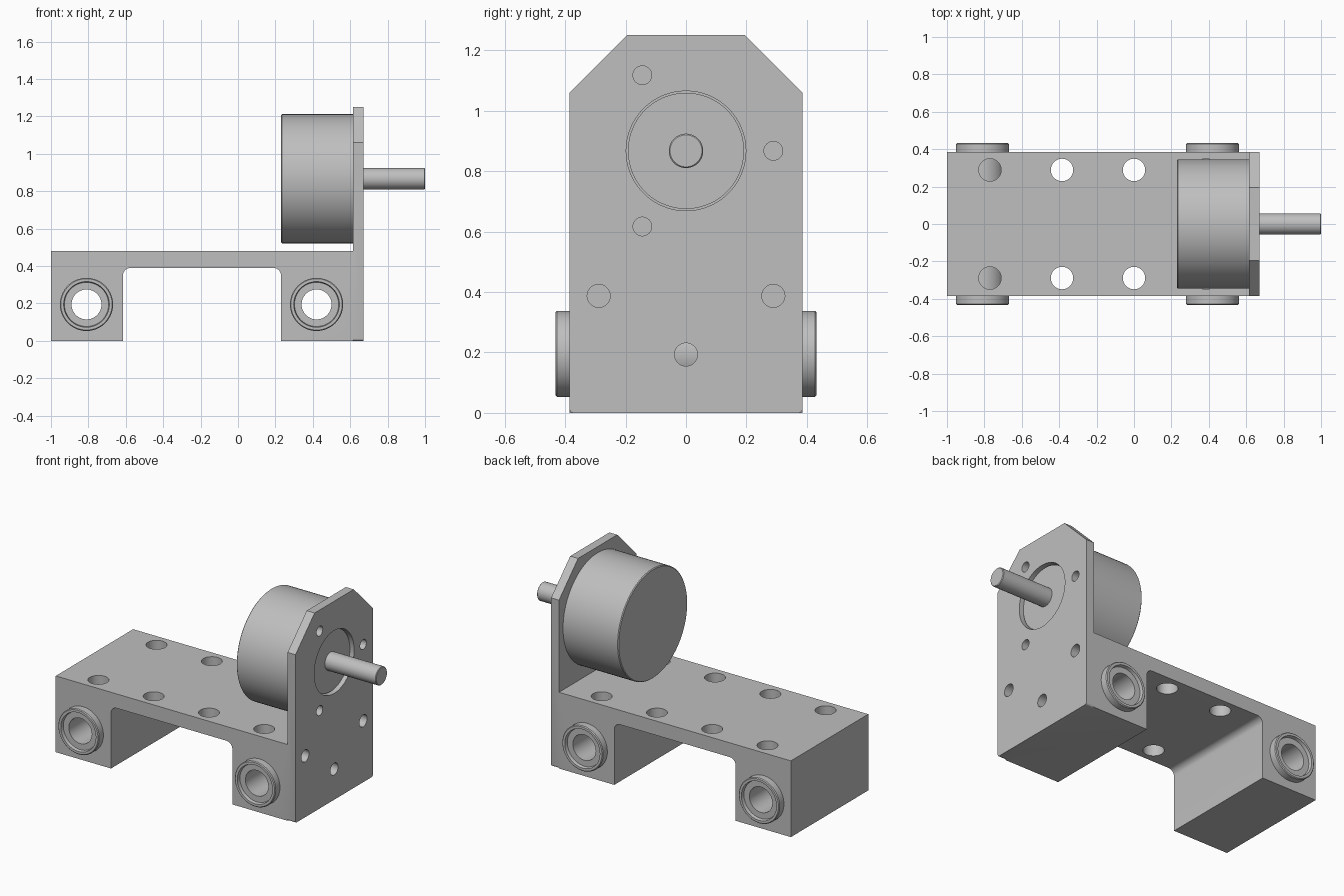
import bpy, bmesh
from math import cos, sin, pi, radians
from mathutils import Vector, Matrix

cube = bpy.data.objects.get("Cube")
if cube:
    bpy.data.objects.remove(cube, do_unlink=True)

grey = bpy.data.materials.new("machined grey")
grey.use_nodes = True
COLOR = (0.52, 0.52, 0.52, 1)
grey.diffuse_color = COLOR
grey.node_tree.nodes["Principled BSDF"].inputs["Base Color"].default_value = COLOR

AXES = {"x": Matrix.Rotation(pi / 2, 4, "Y"),
        "y": Matrix.Rotation(-pi / 2, 4, "X"),
        "z": Matrix.Identity(4)}


def finish(name, bm):
    bmesh.ops.recalc_face_normals(bm, faces=bm.faces)
    mesh = bpy.data.meshes.new(name)
    bm.to_mesh(mesh)
    bm.free()
    mesh.materials.append(grey)
    ob = bpy.data.objects.new(name, mesh)
    bpy.context.collection.objects.link(ob)
    return ob


def prism(name, points, offset):
    """Extrude a closed outline along the offset."""
    bm = bmesh.new()
    face = bm.faces.new([bm.verts.new(p) for p in points])
    new = bmesh.ops.extrude_face_region(bm, geom=[face])["geom"]
    bmesh.ops.translate(bm, vec=offset,
                        verts=[v for v in new if isinstance(v, bmesh.types.BMVert)])
    return finish(name, bm)


def lathe(name, profile, axis, origin, closed=False, steps=64):
    """Turn (radius, position along axis) points round the axis."""
    bm = bmesh.new()
    verts = [bm.verts.new((r, 0, h)) for r, h in profile]
    pairs = list(zip(verts, verts[1:]))
    if closed:
        pairs.append((verts[-1], verts[0]))
    edges = [bm.edges.new(p) for p in pairs]
    bmesh.ops.spin(bm, geom=verts + edges, cent=(0, 0, 0), axis=(0, 0, 1),
                   angle=2 * pi, steps=steps)
    bmesh.ops.remove_doubles(bm, verts=bm.verts, dist=1e-5)
    bm.transform(Matrix.Translation(origin) @ AXES[axis])
    return finish(name, bm)


def boolean(target, tool, operation):
    mod = target.modifiers.new(operation, "BOOLEAN")
    mod.operation, mod.object, mod.solver = operation, tool, "EXACT"
    bpy.context.view_layer.objects.active = target
    bpy.ops.object.modifier_apply(modifier=mod.name)
    bpy.data.objects.remove(tool, do_unlink=True)


def drill(target, r, axis, start, depth, steps=40):
    """Drill from start, along the positive axis for the given depth."""
    cutter = lathe("drill", [(0, 0), (r, 0), (r, depth), (0, depth)],
                   axis, start, steps=steps)
    cutter.hide_render = True
    boolean(target, cutter, "DIFFERENCE")


def arc(cx, cz, r, a0, a1, n=6):
    return [(cx + r * cos(radians(a0 + (a1 - a0) * i / n)),
             cz + r * sin(radians(a0 + (a1 - a0) * i / n))) for i in range(n + 1)]


W = 0.385          # half width of the bracket
FACE = 0.615       # inner face of the upright plate
OUT = 0.67         # outer face of the upright plate
AXIS_Z = 0.867     # height of the motor axis
BORE_Z = 0.195     # height of the bearing bores
BORES = (-0.81, 0.42)

# Bridge-shaped base with a filleted underside
outline = [(-1, 0), (-0.615, 0)]
outline += arc(-0.575, 0.35, 0.04, 180, 90)
outline += arc(0.19, 0.35, 0.04, 90, 0)
outline += [(0.23, 0), (FACE, 0), (FACE, 0.48), (-1, 0.48)]
bracket = prism("bracket", [(x, -W, z) for x, z in outline], Vector((0, 2 * W, 0)))

# Upright plate with chamfered top and slightly rounded foot
half = arc(W - 0.012, 0.012, 0.012, -90, 0, 4) + [(W, 1.06), (0.195, 1.25)]
outline = half + [(-y, z) for y, z in reversed(half)]
plate = prism("plate", [(FACE, y, z) for y, z in outline], Vector((OUT - FACE, 0, 0)))
boolean(bracket, plate, "UNION")

# Bearing bores, vertical mounting holes and holes in the upright plate
for x in BORES:
    drill(bracket, 0.12, "y", (x, -0.5, BORE_Z), 1, 64)
for x in (-0.77, -0.385, 0, 0.385):
    for y in (-0.289, 0.289):
        drill(bracket, 0.06, "z", (x, y, 0.2), 0.35)
for y, z in ((-0.289, 0.387), (0.289, 0.387), (0, 0.193)):
    drill(bracket, 0.038, "x", (0.5, y, z), 0.3)
drill(bracket, 0.198, "x", (FACE - 0.05, 0, AXIS_Z), 0.2, 64)
for k in range(3):
    a = 2 * pi * k / 3
    drill(bracket, 0.031, "x",
          (FACE - 0.05, 0.289 * cos(a), AXIS_Z + 0.289 * sin(a)), 0.2, 32)

# Motor can with centring boss, and its shaft
motor = lathe("motor", [(0, 0.23), (0.34, 0.23), (0.345, 0.235), (0.345, FACE),
                        (0.192, FACE), (0.192, 0.645), (0, 0.645)],
              "x", (0, 0, AXIS_Z), steps=96)
shaft = lathe("motor_shaft", [(0, 0.63), (0.057, 0.63), (0.057, 0.996),
                              (0.053, 1), (0, 1)], "x", (0, 0, AXIS_Z), steps=48)

# Flanged bearing sleeves, recessed inside the flange rim
END = 0.432
half = [(0.08, END - 0.02), (0.118, END - 0.02), (0.122, END), (0.137, END),
        (0.142, END - 0.005), (0.142, W), (0.1195, W)]
ring = half + [(r, -h) for r, h in reversed(half)]
sleeves = [lathe(name, ring, "y", (x, 0, BORE_Z), closed=True)
           for name, x in zip(("right_bearing", "left_bearing"), BORES)]

# Smooth the round surfaces, keep the machined edges sharp
bpy.ops.object.select_all(action="DESELECT")
for ob in [bracket, motor, shaft] + sleeves:
    ob.select_set(True)
bpy.context.view_layer.objects.active = bracket
bpy.ops.object.shade_smooth_by_angle(angle=radians(30))
